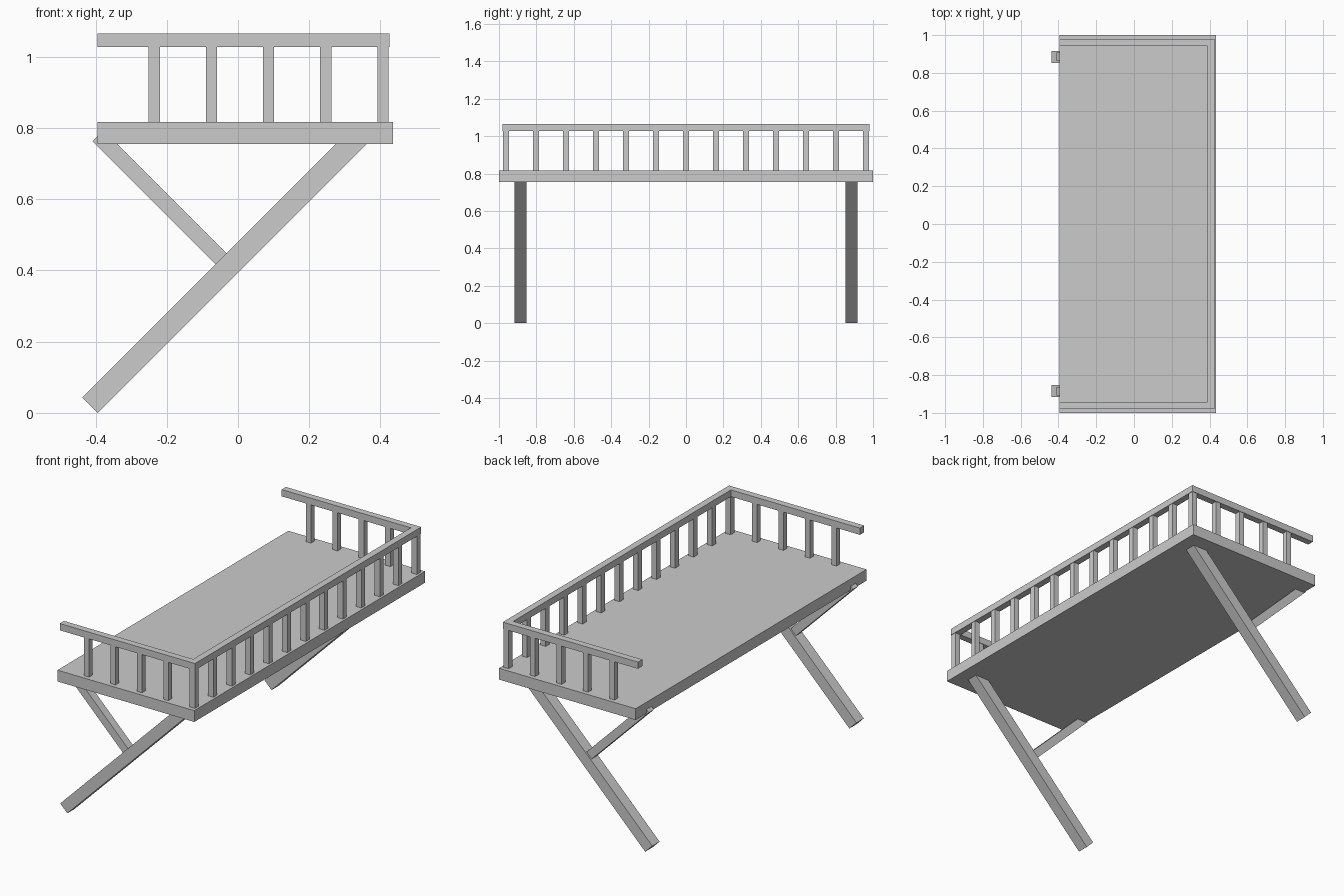
import bpy, bmesh

if "Cube" in bpy.data.objects:
    bpy.data.objects.remove(bpy.data.objects["Cube"])

def prism(name, pts, axis, lo, hi):
    """Extrude a flat outline along 'y' (points are x,z) or 'z' (points are x,y)."""
    def place(p, t):
        return (p[0], t, p[1]) if axis == 'y' else (p[0], p[1], t)
    bm = bmesh.new()
    face = bm.faces.new([bm.verts.new(place(p, lo)) for p in pts])
    ext = bmesh.ops.extrude_face_region(bm, geom=[face])
    verts = [v for v in ext['geom'] if isinstance(v, bmesh.types.BMVert)]
    for v in verts:
        v.co[1 if axis == 'y' else 2] = hi
    bmesh.ops.recalc_face_normals(bm, faces=bm.faces)
    me = bpy.data.meshes.new(name)
    bm.to_mesh(me)
    bm.free()
    ob = bpy.data.objects.new(name, me)
    bpy.context.collection.objects.link(ob)
    return ob

def rect(x0, x1, y0, y1):
    return [(x0, y0), (x1, y0), (x1, y1), (x0, y1)]

LEFT, DECK_LO, DECK_HI = -0.395, 0.755, 0.817
RAIL_LO, RAIL_HI = 1.028, 1.065
POST_X, POST_Y, HALF = 0.407, 0.9615, 0.0157

# Deck slab
prism("deck", rect(LEFT, 0.435, -1, 1), 'z', DECK_LO, DECK_HI)

# U-shaped handrail, open on the left side
prism("handrail", [(LEFT, -0.98), (0.425, -0.98), (0.425, 0.98), (LEFT, 0.98),
                   (LEFT, 0.943), (0.388, 0.943), (0.388, -0.943), (LEFT, -0.943)],
      'z', RAIL_LO, RAIL_HI)

# Balusters: long side with corners, then the two short sides
spots = [(POST_X, -POST_Y + i * 2 * POST_Y / 12) for i in range(13)]
spots += [(POST_X - i * 0.1605, s * POST_Y) for i in range(1, 5) for s in (-1, 1)]
for x, y in spots:
    prism("baluster", rect(x - HALF, x + HALF, y - HALF, y + HALF), 'z', DECK_HI, RAIL_LO)

# Slanted legs and braces at both ends
leg = [(-0.394, 0.0), (0.377, 0.771), (0.334, 0.814), (-0.437, 0.043)]
brace = [(-0.409, 0.763), (-0.063, 0.417), (-0.032, 0.448), (-0.378, 0.794)]
for side, s in (("front", -1), ("back", 1)):
    prism(side + "_leg", leg, 'y', s * 0.853, s * 0.916)
    prism(side + "_brace", brace, 'y', s * 0.862, s * 0.907)
